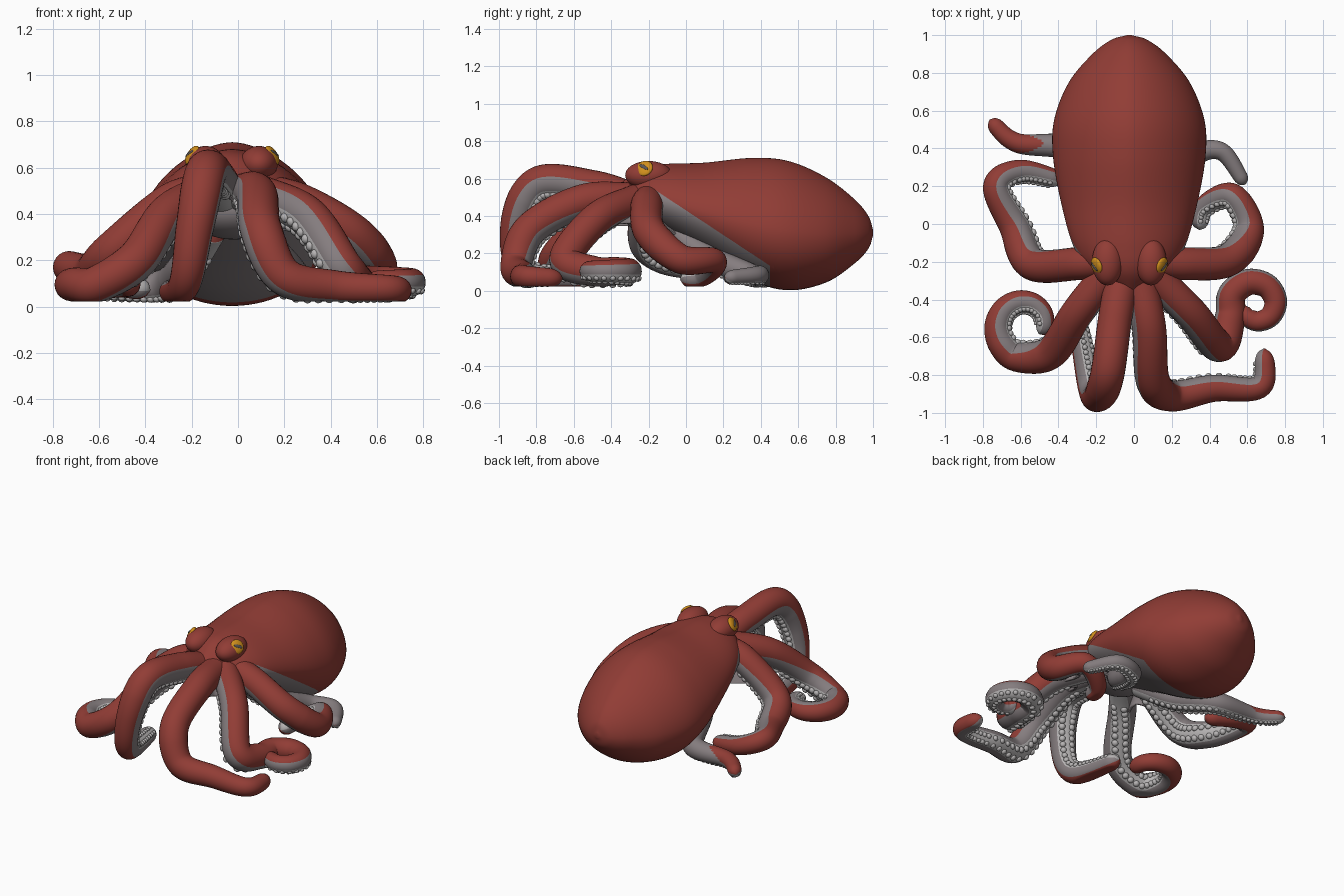
import bpy, bmesh, math
from mathutils import Vector, Matrix

if "Cube" in bpy.data.objects:
    bpy.data.objects.remove(bpy.data.objects["Cube"])


def material(name, rgb):
    m = bpy.data.materials.new(name)
    m.diffuse_color = (*rgb, 1)
    m.use_nodes = True
    m.node_tree.nodes["Principled BSDF"].inputs["Base Color"].default_value = m.diffuse_color
    return m


RED = material("red_skin", (0.285, 0.046, 0.036))
GREY = material("grey_skin", (0.235, 0.205, 0.212))
PALE = material("pale_underside", (0.47, 0.455, 0.455))
GOLD = material("gold_eye", (0.64, 0.28, 0.012))
DARK = material("dark_pupil", (0.10, 0.09, 0.09))


def finish(bm, name, mats):
    bmesh.ops.recalc_face_normals(bm, faces=bm.faces)
    for f in bm.faces:
        f.smooth = True
    me = bpy.data.meshes.new(name)
    bm.to_mesh(me)
    bm.free()
    for m in mats:
        me.materials.append(m)
    ob = bpy.data.objects.new(name, me)
    bpy.context.collection.objects.link(ob)
    return ob


def spline(pts, n):
    """Smooth curve through the points, n samples per span."""
    p = [Vector(q) for q in pts]
    p = [p[0] * 2 - p[1]] + p + [p[-1] * 2 - p[-2]]
    out = []
    for i in range(1, len(p) - 2):
        a, b, c, d = p[i - 1:i + 3]
        for k in range(n):
            t = k / n
            out.append(0.5 * (2 * b + (c - a) * t + (2 * a - 5 * b + 4 * c - d) * t * t
                              + (3 * b - a - 3 * c + d) * t ** 3))
    return out + [p[-2]]


def even(path, n):
    """Resample a path into n equal steps of length."""
    dist = [0.0]
    for a, b in zip(path, path[1:]):
        dist.append(dist[-1] + (b - a).length)
    out, j = [], 0
    for i in range(n + 1):
        want = dist[-1] * i / n
        while j < len(path) - 2 and dist[j + 1] < want:
            j += 1
        out.append(path[j].lerp(path[j + 1], (want - dist[j]) / (dist[j + 1] - dist[j])))
    return out


def skin(bm, rings):
    """Faces between successive rings, capped at both ends."""
    n = len(rings[0])
    grid = []
    for i, (a, b) in enumerate(zip(rings, rings[1:])):
        for j in range(n):
            grid.append((bm.faces.new((a[j], a[(j + 1) % n], b[(j + 1) % n], b[j])), i, j))
    bm.faces.new(rings[0])
    bm.faces.new(rings[-1])
    return grid


def blob(bm, loc, scale, direction=(0, 0, 1), sub=4, spin=0):
    rot = Vector(direction).to_track_quat('Z', 'Y').to_matrix().to_4x4() @ Matrix.Rotation(spin, 4, 'Z')
    mat = Matrix.Translation(loc) @ rot @ Matrix.Diagonal((*scale, 1))
    vs = bmesh.ops.create_icosphere(bm, subdivisions=sub, radius=1, matrix=mat)['verts']
    return {f for v in vs for f in v.link_faces}


# Mantle and head: rows of y, half width, top z, bottom z
CX = -0.025
profile = [(-.365, .04, .56, .47), (-.25, .212, .65, .36), (-.12, .295, .677, .32), (.1, .358, .685, .2),
           (.35, .403, .71, .055), (.55, .398, .693, .003), (.75, .32, .605, .045), (.9, .195, .49, .145),
           (.975, .095, .40, .225), (1, .012, .325, .295)]
bm = bmesh.new()
rings = []
for y, w, top, bot in spline(profile, 12):
    zc = bot + (top - bot) * 0.43
    ring = []
    for j in range(72):
        a = math.tau * j / 72
        c, s = math.cos(a), math.sin(a)
        e = 1.17 if s > 0 else 1.0
        ring.append(bm.verts.new((CX + w * math.copysign(abs(c) ** e, c), y,
                                  zc + math.copysign(abs(s) ** e, s) * ((top - zc) if s > 0 else (zc - bot)))))
    rings.append(ring)
skin(bm, rings)
# clean colour border along the flank
for co, no in (((0, 0, .43), (0, .66, 1)), ((0, .45, 0), (0, 1, 0))):
    bmesh.ops.bisect_plane(bm, geom=bm.verts[:] + bm.edges[:] + bm.faces[:], plane_co=co, plane_no=no)
for f in bm.faces:
    c = f.calc_center_median()
    f.material_index = int(c.y < 0.45 and c.z < min(0.53, 0.43 - 0.66 * c.y))
finish(bm, "mantle_and_head", [RED, GREY])

# Eyes on raised brows
for side, label in ((-1, "left"), (1, "right")):
    c = Vector((CX + side * .115, -.2, .618))
    d = Vector((side * .8, -.3, .5)).normalized()
    bm = bmesh.new()
    blob(bm, c, (.082, .125, .076))
    finish(bm, label + "_brow", [RED])
    bm = bmesh.new()
    blob(bm, c + d * .072, (.046, .046, .018), d)
    for f in blob(bm, c + d * .086, (.03, .011, .007), d, 3, side * -.5):
        f.material_index = 1
    finish(bm, label + "_eye", [GOLD, DARK])

SIDES, STEPS = 28, 100


def coil(x, y, z, r0, r1, a0, a1):
    """Flat spiral used for curled arm tips."""
    out = []
    for k in range(9):
        t = k / 8
        a, r = math.radians(a0 + (a1 - a0) * t), r0 + (r1 - r0) * t
        out.append((x + r * math.cos(a), y + r * math.sin(a), z))
    return out


def make_arm(name, heading, pts, radius=.087, rolls=(0, 0), root_z=.49, red_from=0):
    """Tapered tube; red back beyond red_from, grey flanks, pale belly with suckers."""
    h = math.radians(heading)
    root = (CX + .13 * math.cos(h), -.17 + .12 * math.sin(h), root_z)
    path = even(spline([root] + pts, 20), STEPS)
    bm = bmesh.new()
    rings, suckers = [], []
    up, travelled = Vector((0, 0, 1)), 0.0
    for i, p in enumerate(path):
        t = i / STEPS
        tan = (path[min(i + 1, STEPS)] - path[max(i - 1, 0)]).normalized()
        up = (up - tan * up.dot(tan)).normalized()
        side = tan.cross(up)
        roll = math.radians(rolls[0] + (rolls[1] - rolls[0]) * t)
        u = up * math.cos(roll) + side * math.sin(roll)
        s = tan.cross(u)
        full = r = radius * (1 - 0.45 * max(0, (t - .45) / .55))
        if t > .95:
            r *= math.sqrt(max(0.01, 1 - ((t - .95) / .05) ** 2))
        ring = []
        for j in range(SIDES):
            a = math.tau * (j + .5) / SIDES
            v = p + (u * math.cos(a) + s * math.sin(a)) * r
            v.z = max(v.z, 0.022)
            ring.append(bm.verts.new(v))
        rings.append(ring)
        # paired suckers along the underside
        if i:
            travelled += (p - path[i - 1]).length
        if travelled > full * .45 and .14 < t < .97:
            travelled = 0
            for a in (math.pi - .4, math.pi + .4):
                d = u * math.cos(a) + s * math.sin(a)
                q = p + d * r * .98
                q.z = max(q.z, 0.03)
                suckers.append((q, d, full * .25))
    for f, i, j in skin(bm, rings):
        a = abs((math.tau * (j + 1) / SIDES + math.pi) % math.tau - math.pi)
        limit = 1.5 if not red_from else min(1.5, (i / STEPS - red_from) * 12)
        f.material_index = 0 if a < limit else 1 if a < 2.4 else 2
    for q, d, k in suckers:
        for f in blob(bm, q, (k, k, k * .8), d, 2):
            f.material_index = 2
    finish(bm, name, [RED, GREY, PALE])
    return path


# Eight arms, in order around the body
paths = []
paths.append(make_arm("front_left_arm", -107, [
    (-.1, -.5, .555), (-.14, -.79, .575), (-.185, -.91, .35), (-.23, -.86, .1), (-.3, -.5, .06)],
    .09, (12, 0)))
paths.append(make_arm("front_right_arm", -65, [
    (.08, -.55, .48), (.1, -.83, .33), (.2, -.91, .13), (.42, -.87, .085), (.67, -.86, .075),
    (.69, -.66, .065)], .09, (-45, 0)))
paths.append(make_arm("second_right_arm", -40, [
    (.3, -.47, .39), (.45, -.645, .17)] + coil(.645, -.43, .105, .15, .065, 205, -180), rolls=(-42, -60)))
paths.append(make_arm("third_right_arm", -10, [
    (.28, -.21, .44), (.5, -.19, .31), (.61, -.03, .17), (.52, .15, .16), (.37, .09, .08), (.345, -.03, .06)],
    rolls=(0, 60)))
paths.append(make_arm("back_right_arm", 45, [
    (.2, .1, .19), (.3, .34, .09), (.46, .385, .085), (.59, .21, .07)], .065, root_z=.34, red_from=2))
paths.append(make_arm("back_left_arm", 135, [
    (-.22, .15, .18), (-.33, .39, .09), (-.62, .43, .085), (-.765, .55, .07)], .074, root_z=.34, red_from=.68))
paths.append(make_arm("third_left_arm", 190, [
    (-.3, -.21, .44), (-.54, -.21, .24), (-.63, -.02, .15), (-.73, .2, .17), (-.6, .28, .12), (-.38, .23, .07)],
    rolls=(0, -60)))
paths.append(make_arm("second_left_arm", 220, [
    (-.3, -.47, .4), (-.44, -.68, .2)] + coil(-.57, -.535, .095, .175, .085, -105, -395), rolls=(40, -100)))

# Web of skin stretched between neighbouring arms
bm = bmesh.new()
hub = Vector((-.02, -.12, .36))
REACH = 27
rows = []
for k in range(REACH):
    row = []
    for i, a in enumerate(paths):
        b = paths[(i + 1) % len(paths)]
        for m in range(6):
            sag = math.sin(math.pi * m / 6) * .4 * k / REACH
            row.append(bm.verts.new(a[k].lerp(b[k], m / 6).lerp(hub, sag)))
    rows.append(row)
for a, b in zip(rows, rows[1:]):
    for j in range(len(a)):
        q = (j + 1) % len(a)
        bm.faces.new((a[j], a[q], b[q], b[j]))
web = finish(bm, "arm_web", [GREY])
thick = web.modifiers.new("thickness", 'SOLIDIFY')
thick.thickness = 0.015
thick.offset = 0

# Body core where the arms meet
bm = bmesh.new()
blob(bm, (-.02, -.14, .42), (.2, .2, .13))
finish(bm, "arm_hub", [GREY])
